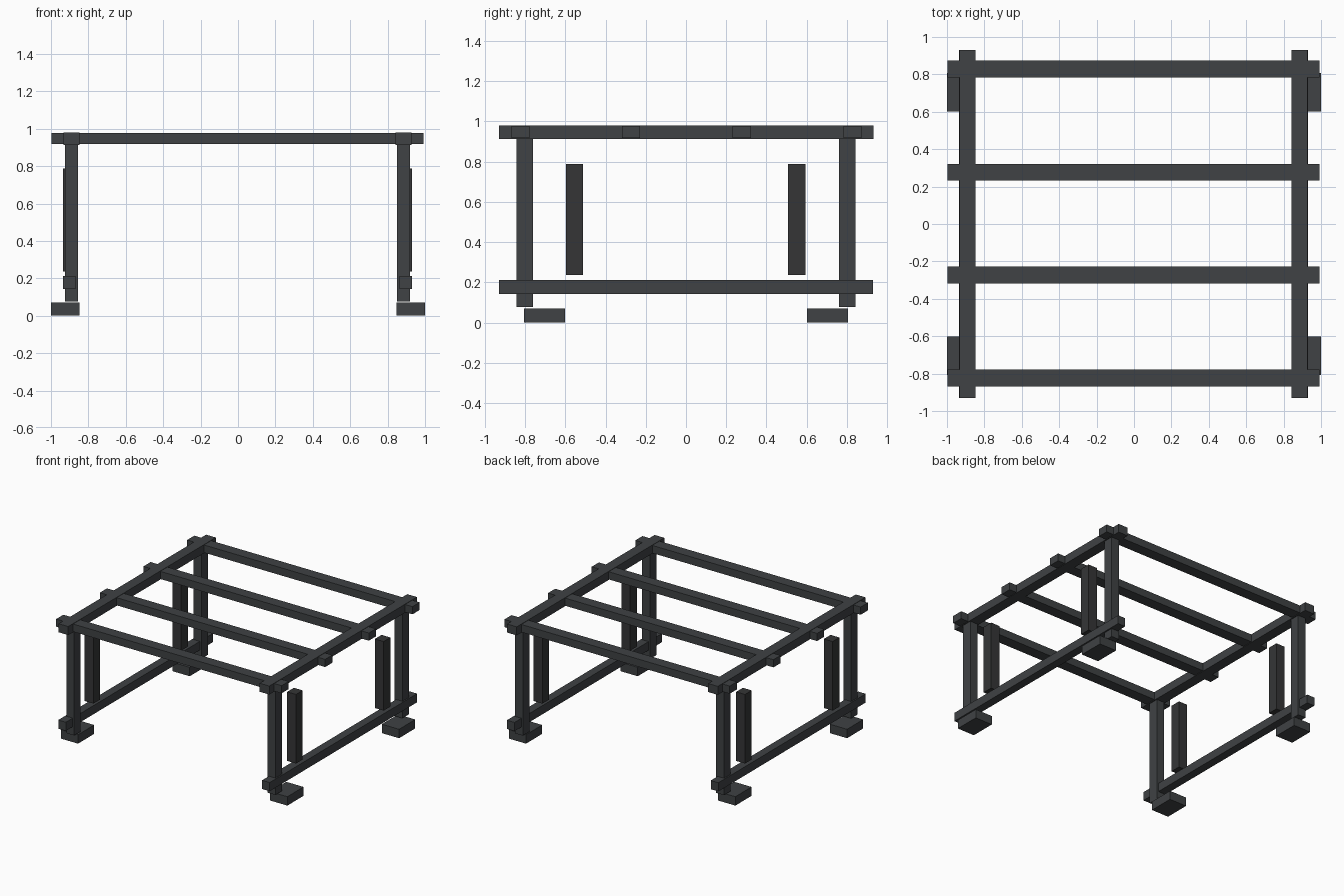
import bpy

if "Cube" in bpy.data.objects:
    bpy.data.objects.remove(bpy.data.objects["Cube"])

mat = bpy.data.materials.new("dark_metal")
mat.diffuse_color = (0.05, 0.054, 0.058, 1)
mat.use_nodes = True
mat.node_tree.nodes["Principled BSDF"].inputs["Base Color"].default_value = mat.diffuse_color
dark = bpy.data.materials.new("darker_metal")
dark.diffuse_color = (0.035, 0.036, 0.037, 1)
dark.use_nodes = True
dark.node_tree.nodes["Principled BSDF"].inputs["Base Color"].default_value = dark.diffuse_color


def box(name, x, y, z, material=mat):
    """Box from (min, max) ranges on each axis."""
    ranges = (x, y, z)
    bpy.ops.mesh.primitive_cube_add(size=1, location=[(a + b) / 2 for a, b in ranges])
    ob = bpy.context.object
    ob.name = name
    ob.scale = [b - a for a, b in ranges]
    bpy.ops.object.transform_apply(location=False, rotation=False, scale=True)
    ob.data.materials.append(material)


def span(sign, inner, outer, shift=0.0):
    return tuple(sorted((sign * inner + shift, sign * outer + shift)))


# Cross beams of the top
for y in (-0.823, -0.273, 0.277, 0.828):
    box("cross_beam", (-0.997, 0.992), (y - 0.045, y + 0.045), (0.917, 0.978))

SHIFT = -0.003
for sx, side in ((-1, "left"), (1, "right")):
    # Long rails, top and bottom
    box(side + "_top_rail", span(sx, 0.845, 0.93, SHIFT), (-0.929, 0.931), (0.913, 0.981))
    box(side + "_lower_rail", span(sx, 0.866, 0.933, SHIFT), (-0.929, 0.929), (0.143, 0.212))
    for sy, end in ((-1, "front"), (1, "back")):
        tag = end + "_" + side
        # Post, floating upright slat and foot block
        box(tag + "_leg", span(sx, 0.853, 0.922, SHIFT), span(sy, 0.76, 0.842), (0.077, 0.93))
        box(tag + "_slat", span(sx, 0.855, 0.933, SHIFT), span(sy, 0.51, 0.595, -0.002), (0.237, 0.788), dark)
        box(tag + "_foot", span(sx, 0.848, 1.0), span(sy, 0.602, 0.806), (0.0, 0.071))
